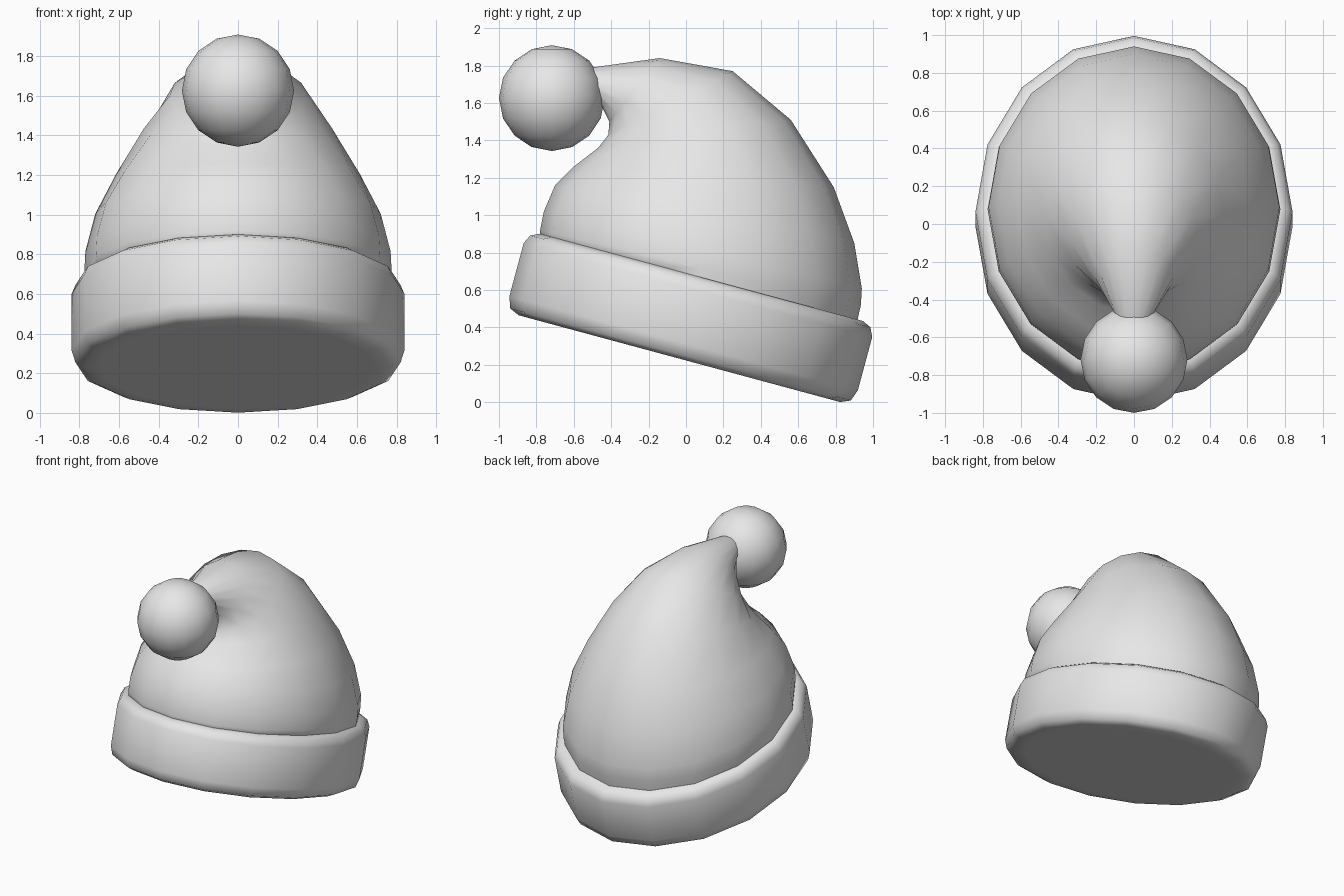
import bpy, bmesh, math

if "Cube" in bpy.data.objects:
    bpy.data.objects.remove(bpy.data.objects["Cube"])

SIDES = 16

grey = bpy.data.materials.new("soft grey")
grey.diffuse_color = (0.8, 0.8, 0.8, 1)
grey.use_nodes = True
grey.node_tree.nodes["Principled BSDF"].inputs["Base Color"].default_value = grey.diffuse_color


def finish(obj, angle):
    obj.data.materials.append(grey)
    bpy.ops.object.select_all(action='DESELECT')
    obj.select_set(True)
    bpy.context.view_layer.objects.active = obj
    bpy.ops.object.shade_smooth_by_angle(angle=math.radians(angle))


def loft(name, sections, angle):
    """Skin elliptical rings given as (front y, front z, back y, back z, half width)."""
    bm = bmesh.new()
    rings = []
    for fy, fz, by, bz, w in sections:
        ring = []
        for i in range(SIDES):
            a = 2 * math.pi * i / SIDES
            t = (1 + math.sin(a)) / 2
            ring.append(bm.verts.new((w * math.cos(a), fy + (by - fy) * t, fz + (bz - fz) * t)))
        rings.append(ring)
    for lo, hi in zip(rings, rings[1:]):
        for i in range(SIDES):
            j = (i + 1) % SIDES
            bm.faces.new((lo[i], lo[j], hi[j], hi[i]))
    bm.faces.new(rings[0][::-1])
    bm.faces.new(rings[-1])
    bmesh.ops.recalc_face_normals(bm, faces=bm.faces)
    mesh = bpy.data.meshes.new(name)
    bm.to_mesh(mesh)
    bm.free()
    obj = bpy.data.objects.new(name, mesh)
    bpy.context.collection.objects.link(obj)
    finish(obj, angle)
    return obj


# Tilted rounded brim: profile of (radius, height) along the leaning axis
TILT = math.radians(15.1)
c, s = math.cos(TILT), math.sin(TILT)
brim = []
for r, h in [(0.80, 0.0), (0.89, 0.0), (0.943, 0.023), (0.965, 0.085), (0.965, 0.38),
             (0.942, 0.428), (0.895, 0.45), (0.82, 0.45)]:
    y, z = -0.035 + h * s, 0.233 + h * c
    brim.append((y - r * c, z + r * s, y + r * c, z - r * s, r * 0.87))
loft("brim", brim, 70)

# Crown that bends forward into a thin tail ending inside the pompom
loft("crown", [
    (-0.78, 0.86, 0.91, 0.41, 0.765),
    (-0.78, 0.92, 0.935, 0.52, 0.775),
    (-0.76, 1.02, 0.94, 0.61, 0.77),
    (-0.70, 1.16, 0.90, 0.85, 0.72),
    (-0.60, 1.26, 0.79, 1.15, 0.615),
    (-0.47, 1.36, 0.56, 1.51, 0.475),
    (-0.415, 1.43, 0.25, 1.77, 0.345),
    (-0.41, 1.50, -0.14, 1.84, 0.21),
    (-0.46, 1.60, -0.50, 1.79, 0.10),
    (-0.60, 1.60, -0.62, 1.74, 0.08)], 80)

# Pompom
bpy.ops.mesh.primitive_uv_sphere_add(segments=16, ring_count=8, radius=0.283,
                                     location=(0, -0.717, 1.626))
pompom = bpy.context.object
pompom.name = "pompom"
finish(pompom, 60)
